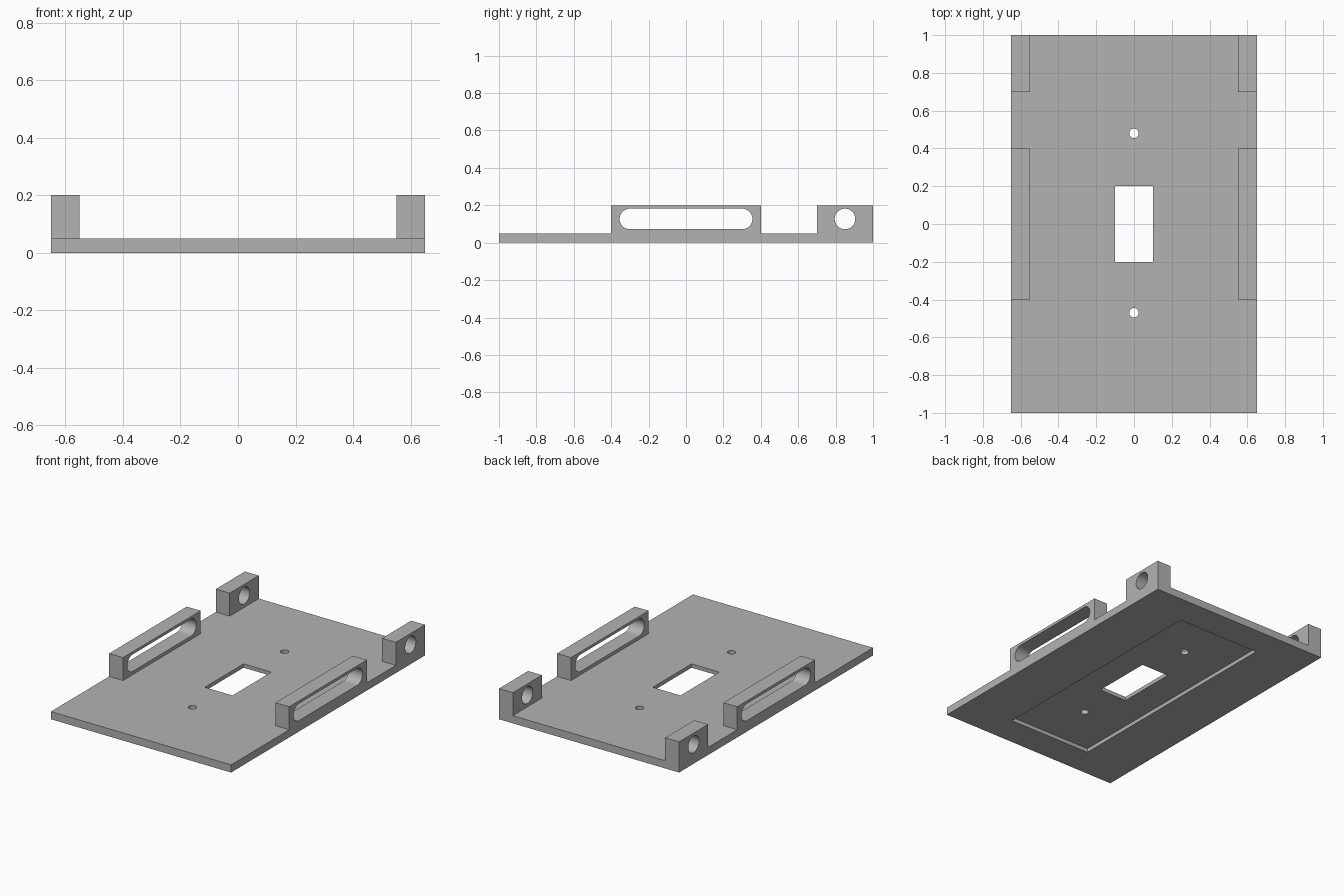
import bpy, bmesh, math
from mathutils import Vector

if "Cube" in bpy.data.objects:
    bpy.data.objects.remove(bpy.data.objects["Cube"], do_unlink=True)

HALF_W, HALF_L = 0.65, 1.0
THICK, TOP, RAIL_W = 0.05, 0.2, 0.1
BORE_Z, BORE_R = 0.127, 0.055

grey = bpy.data.materials.new("plain grey")
grey.use_nodes = True
colour = (0.45, 0.45, 0.45, 1)
grey.diffuse_color = colour
grey.node_tree.nodes["Principled BSDF"].inputs["Base Color"].default_value = colour


def prism(name, points, offset):
    """Solid made by sweeping a closed outline along an offset."""
    bm = bmesh.new()
    face = bm.faces.new([bm.verts.new(p) for p in points])
    swept = bmesh.ops.extrude_face_region(bm, geom=[face])["geom"]
    bmesh.ops.translate(bm, vec=offset,
                        verts=[g for g in swept if isinstance(g, bmesh.types.BMVert)])
    bmesh.ops.recalc_face_normals(bm, faces=bm.faces)
    mesh = bpy.data.meshes.new(name)
    bm.to_mesh(mesh)
    bm.free()
    mesh.materials.append(grey)
    obj = bpy.data.objects.new(name, mesh)
    bpy.context.collection.objects.link(obj)
    return obj


def block(name, half_x, half_y, z0, z1):
    outline = [(-half_x, -half_y, z0), (half_x, -half_y, z0),
               (half_x, half_y, z0), (-half_x, half_y, z0)]
    return prism(name, outline, Vector((0, 0, z1 - z0)))


def stadium(cy, half, radius, steps=24):
    """Round-ended outline; a plain circle when half is zero."""
    pts = []
    for end in (1, -1):
        for i in range(steps + 1 if half else steps):
            a = math.pi * i / steps - end * math.pi / 2
            pts.append((cy + end * half + radius * math.cos(a), radius * math.sin(a)))
    return pts


def side_bore(name, cy, half):
    pts = [(-1, y, BORE_Z + z) for y, z in stadium(cy, half, BORE_R)]
    return prism(name, pts, Vector((2, 0, 0)))


def cut(target, cutter):
    cutter.hide_render = True
    mod = target.modifiers.new(cutter.name, "BOOLEAN")
    mod.operation, mod.solver, mod.object = "DIFFERENCE", "EXACT", cutter
    bpy.context.view_layer.objects.active = target
    bpy.ops.object.modifier_apply(modifier=mod.name)
    bpy.data.objects.remove(cutter, do_unlink=True)


# Base with side rails and rear posts, swept across the width
profile = [(-HALF_L, 0), (HALF_L, 0), (HALF_L, TOP), (0.7, TOP), (0.7, THICK),
           (0.4, THICK), (0.4, TOP), (-0.4, TOP), (-0.4, THICK), (-HALF_L, THICK)]
plate = prism("mounting_plate", [(-HALF_W, y, z) for y, z in profile],
              Vector((2 * HALF_W, 0, 0)))

# Open channel between the left and right rails
cut(plate, block("channel", HALF_W - RAIL_W, 1.2, THICK, 0.5))

# Long slots in the rails and round holes in the posts
cut(plate, side_bore("rail_slot", 0, 0.3))
cut(plate, side_bore("post_hole", 0.85, 0))

# Shallow pocket underneath and the central window
cut(plate, block("underside_pocket", 0.3, 0.8, -0.1, 0.025))
cut(plate, block("window", 0.1, 0.2, -0.2, 0.3))

# Two screw holes
for y in (0.48, -0.47):
    pts = [(a, y + b, -0.2) for a, b in stadium(0, 0, 0.025, 16)]
    cut(plate, prism("screw_hole", pts, Vector((0, 0, 0.5))))

# Smooth the bores while keeping the edges crisp
bpy.ops.object.select_all(action="DESELECT")
plate.select_set(True)
bpy.context.view_layer.objects.active = plate
bpy.ops.object.shade_smooth_by_angle(angle=math.radians(30))
